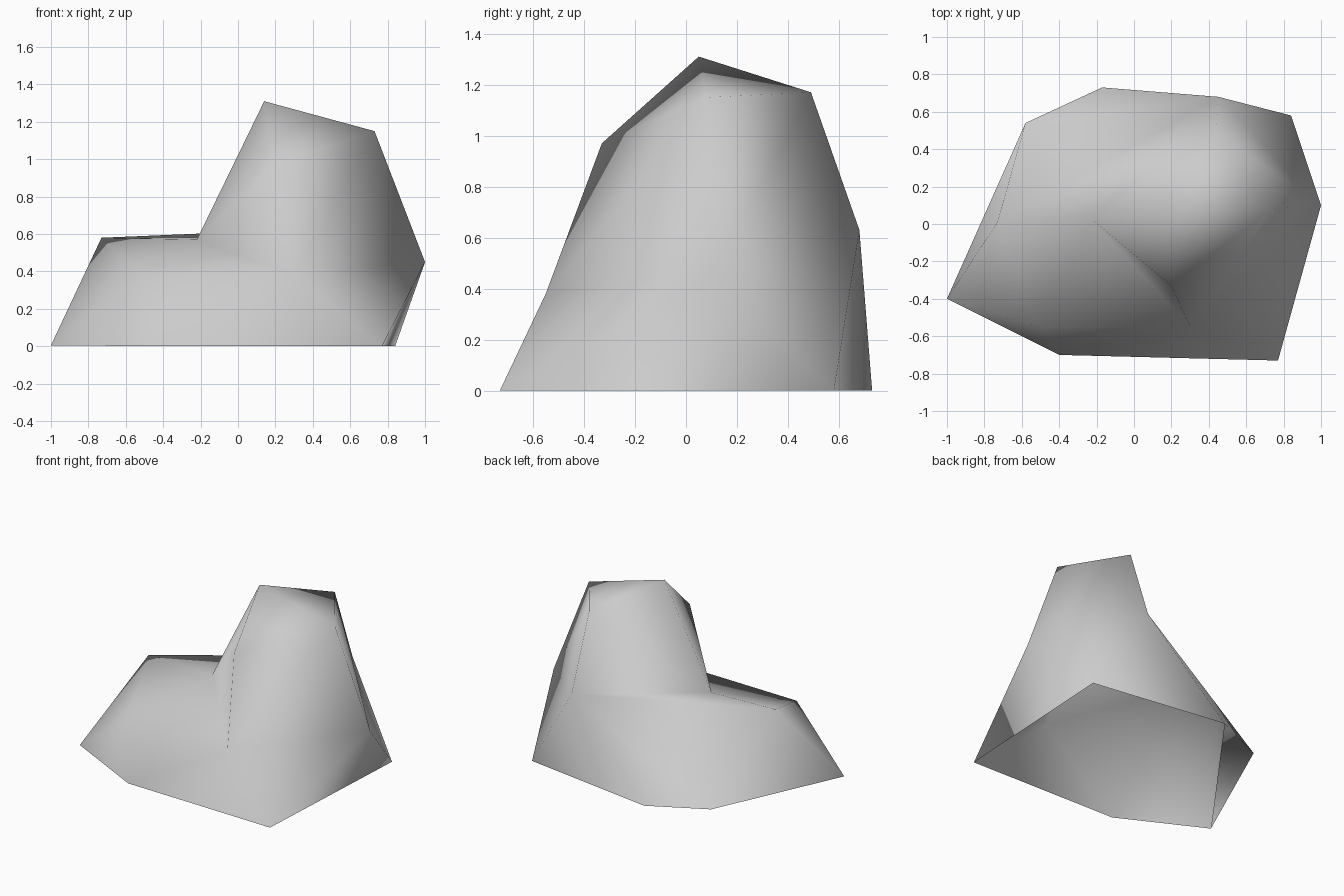
import bpy
import bmesh

if "Cube" in bpy.data.objects:
    bpy.data.objects.remove(bpy.data.objects["Cube"], do_unlink=True)

# Stone colour
stone = bpy.data.materials.new("light_grey_stone")
stone.use_nodes = True
grey = (0.6, 0.6, 0.6, 1)
stone.diffuse_color = grey
shader = stone.node_tree.nodes["Principled BSDF"]
shader.inputs["Base Color"].default_value = grey
shader.inputs["Roughness"].default_value = 0.9

# Corners of the boulder: ground outline, waist and summit
corners = {
    "foot_west": (-1, -0.4, 0.005),
    "foot_front": (-0.4, -0.7, 0),
    "foot_east": (0.77, -0.73, 0),
    "foot_back_east": (0.84, 0.58, 0),
    "foot_back": (-0.17, 0.73, 0),
    "foot_back_west": (-0.58, 0.54, 0.01),
    "waist_front": (-0.51, -0.55, 0.37),
    "waist_rib": (0.3, -0.55, 0.38),
    "waist_east": (1, 0.1, 0.45),
    "waist_back": (0.45, 0.68, 0.63),
    "shelf_west": (-0.73, 0.01, 0.58),
    "shelf_inner": (-0.22, 0.02, 0.57),
    "brow": (0.2, -0.33, 0.97),
    "top_east": (0.73, 0.08, 1.15),
    "top_back": (0.44, 0.49, 1.17),
    "peak": (0.14, 0.05, 1.31),
}

# Facets, grouped by region of the stone, which is hollow underneath
facets = {
    "rear_lip": [
        "foot_west foot_back foot_back_west",
    ],
    "lower_sides": [
        "foot_west foot_front waist_front",
        "foot_front foot_east waist_rib",
        "foot_front waist_rib waist_front",
        "foot_east waist_east waist_rib",
        "foot_east foot_back_east waist_east",
        "foot_back_east waist_back waist_east",
        "foot_back_east foot_back waist_back",
        "foot_back foot_back_west waist_back",
        "foot_back_west shelf_west waist_back",
        "foot_back_west foot_west shelf_west",
        "foot_west waist_front shelf_west",
    ],
    "shelf": [
        "waist_front shelf_inner shelf_west",
        "waist_front waist_rib shelf_inner",
        "shelf_inner waist_back shelf_west",
    ],
    "tower": [
        "waist_rib brow shelf_inner",
        "brow peak shelf_inner",
        "shelf_inner peak top_back",
        "shelf_inner top_back waist_back",
        "waist_rib top_east brow",
        "waist_rib waist_east top_east",
        "top_east waist_east top_back",
        "top_back waist_east waist_back",
    ],
    "summit": [
        "peak top_east top_back",
        "peak brow top_east",
    ],
}

# Boulder, with every facet wound counter-clockwise from outside
bm = bmesh.new()
verts = {name: bm.verts.new(place) for name, place in corners.items()}
for region in facets.values():
    for facet in region:
        face = bm.faces.new([verts[name] for name in facet.split()])
        face.smooth = True
mesh = bpy.data.meshes.new("boulder")
bm.to_mesh(mesh)
bm.free()
mesh.materials.append(stone)
boulder = bpy.data.objects.new("boulder", mesh)
bpy.context.collection.objects.link(boulder)
